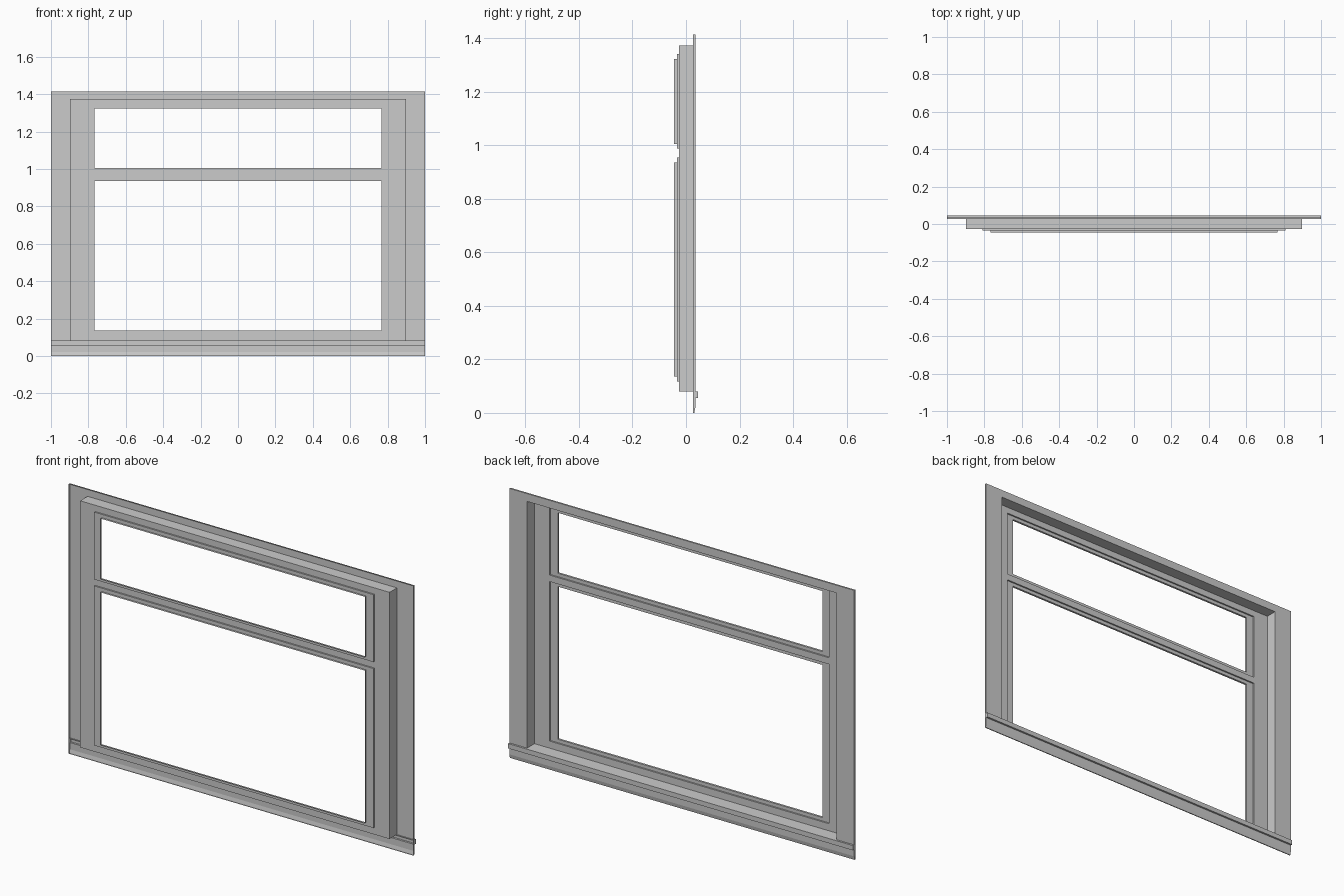
import bpy

if "Cube" in bpy.data.objects:
    bpy.data.objects.remove(bpy.data.objects["Cube"])

LINING_X, LINING_Z0, LINING_Z1 = 0.897, 0.08, 1.373
FACE_Y, BACK_Y, EDGE_Y = -0.026, 0.035, 0.026
RAIL_Z = 0.97


def make_object(name, verts, faces):
    mesh = bpy.data.meshes.new(name)
    mesh.from_pydata(verts, [], faces)
    mesh.update()
    obj = bpy.data.objects.new(name, mesh)
    bpy.context.collection.objects.link(obj)
    return obj


def stepped_frame(name, rings, closed=True):
    """Thin sheet joining rectangular rings (half_width, z0, z1, y), outside to inside.
    With closed=False the bottom side is left out."""
    verts, faces = [], []
    for x, z0, z1, y in rings:
        verts += [(-x, y, z0), (-x, y, z1), (x, y, z1), (x, y, z0)]
    for r in range(len(rings) - 1):
        a, b = 4 * r, 4 * r + 4
        for i in range(4 if closed else 3):
            j = (i + 1) % 4
            faces.append((a + i, a + j, b + j, b + i))
    return make_object(name, verts, faces)


def swept_strip(name, profile, half_width):
    """Sweep an open (y, z) profile along x and cap the ends."""
    n = len(profile)
    verts = [(s * half_width, y, z) for s in (-1, 1) for y, z in profile]
    faces = [(i, i + 1, n + i + 1, n + i) for i in range(n - 1)]
    faces += [tuple(reversed(range(n))), tuple(range(n, 2 * n))]
    return make_object(name, verts, faces)


# Flat casing around the sides and top
stepped_frame("casing", [
    (1.0, LINING_Z0, 1.414, EDGE_Y),
    (1.0, LINING_Z0, 1.414, BACK_Y),
    (LINING_X, LINING_Z0, LINING_Z1, BACK_Y),
], closed=False)

# Deep lining of the wall opening
stepped_frame("lining", [
    (LINING_X, LINING_Z0, LINING_Z1, BACK_Y),
    (LINING_X, LINING_Z0, LINING_Z1, FACE_Y),
])

# Two sashes, each stepping forward to its opening
for name, z0, z1, open0, open1 in (
        ("lower_sash", LINING_Z0, RAIL_Z, 0.135, 0.935),
        ("upper_sash", RAIL_Z, LINING_Z1, 1.005, 1.322)):
    step0, step1 = open0 - 0.018, open1 + 0.018
    stepped_frame(name, [
        (LINING_X, z0, z1, FACE_Y),
        (0.81, step0, step1, FACE_Y),
        (0.81, step0, step1, -0.034),
        (0.767, open0, open1, -0.034),
        (0.767, open0, open1, -0.045),
    ])

# Apron board with the projecting sill nosing above it
swept_strip("sill_and_apron", [
    (EDGE_Y, 0.0), (0.031, 0.0), (BACK_Y, 0.02), (BACK_Y, 0.055),
    (0.045, 0.055), (0.045, LINING_Z0), (EDGE_Y, LINING_Z0),
], 1.0)
